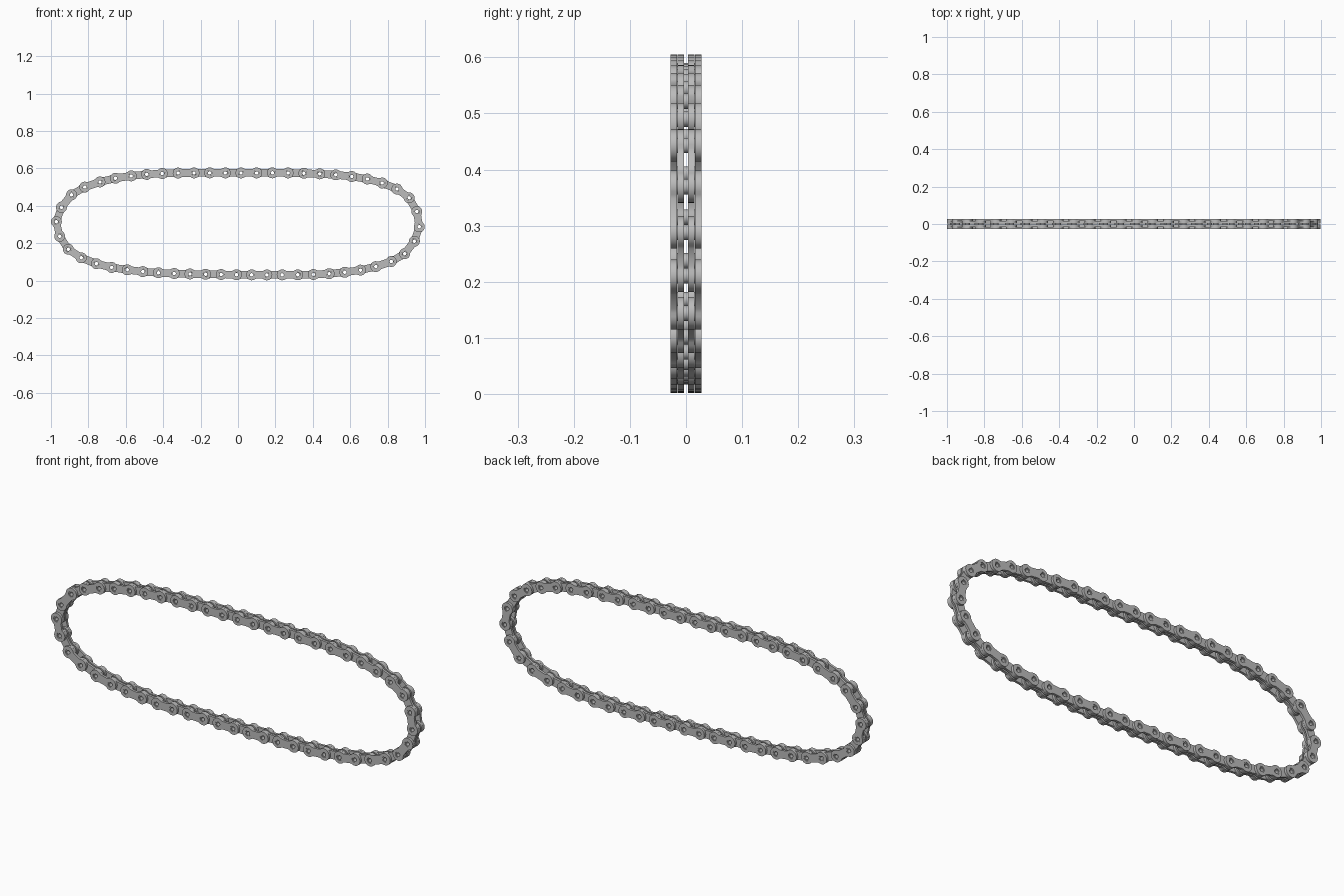
import bpy, bmesh, math
from mathutils import Matrix, Vector

if "Cube" in bpy.data.objects:
    bpy.data.objects.remove(bpy.data.objects["Cube"])

steel = bpy.data.materials.new("steel grey")
steel.use_nodes = True
steel.diffuse_color = (0.5, 0.5, 0.5, 1)
steel.node_tree.nodes["Principled BSDF"].inputs["Base Color"].default_value = (0.5, 0.5, 0.5, 1)

SIDES = 28
STEP = math.tau / SIDES
END_R, HOLE_R, BORE_R = 0.029, 0.014, 0.009
GAP, MID, OUT = 0.0036, 0.0155, 0.0277

# every second joint of the chain loop, clockwise from the left end (x, z)
guide = [(-.971, .315), (-.89, .459), (-.738, .528), (-.571, .56), (-.405, .573), (-.235, .576),
         (-.068, .576), (.1, .576), (.268, .576), (.437, .571), (.608, .557), (.771, .522),
         (.915, .443), (.969, .288), (.891, .144), (.737, .075), (.571, .045), (.403, .033),
         (.236, .031), (.073, .031), (-.09, .033), (-.257, .036), (-.425, .042), (-.592, .058),
         (-.757, .091), (-.907, .168)]
points = [Vector((x, 0, z)) for x, z in guide]


def smooth_midpoint(i):
    a, b, c, d = (points[(i + k) % len(points)] for k in (-1, 0, 1, 2))
    return (b + c) * 9 / 16 - (a + d) / 16


joints = []
for i, p in enumerate(points):
    joints += [p, smooth_midpoint(i)]


def ring(bm, matrix, outline, hole, y0, y1, open_side=None):
    """Solid ring between a round hole and an outline given as radius by angle."""
    rows = []
    for i in range(SIDES):
        a = i * STEP
        c, s = math.cos(a), math.sin(a)
        rows.append([bm.verts.new(matrix @ Vector((c * r, y, s * r)))
                     for r, y in ((hole, y0), (outline(c, s), y0), (outline(c, s), y1), (hole, y1))])
    for i in range(SIDES):
        p, q = rows[i], rows[(i + 1) % SIDES]
        for k in range(4):
            middle = math.cos((i + 0.5) * STEP)
            if k == 1 and open_side and middle > open_side:
                continue
            bm.faces.new((p[k], q[k], q[(k + 1) % 4], p[(k + 1) % 4]))


def plate(bm, start, end, y0, y1):
    """Link plate: two round eyes joined by a narrower waist, meeting half way."""
    half = (end - start).length / 2
    waist = half * math.tan(2 * STEP)

    def outline(c, s):
        if c < 1e-6:
            return END_R
        side = waist / abs(s) if abs(s) > 1e-6 else 9
        return max(END_R, min(side, half / c))

    for p, q in ((start, end), (end, start)):
        d = (q - p).normalized()
        turn = Matrix.Rotation(-math.atan2(d.z, d.x), 4, 'Y')
        ring(bm, Matrix.Translation(p) @ turn, outline, HOLE_R, y0, y1, math.cos(2 * STEP))


def finish(bm, name):
    bmesh.ops.remove_doubles(bm, verts=bm.verts, dist=0.0001)
    bmesh.ops.recalc_face_normals(bm, faces=bm.faces)
    mesh = bpy.data.meshes.new(name)
    bm.to_mesh(mesh)
    bm.free()
    mesh.materials.append(steel)
    obj = bpy.data.objects.new(name, mesh)
    bpy.context.collection.objects.link(obj)
    bpy.ops.object.select_all(action='DESELECT')
    obj.select_set(True)
    bpy.context.view_layer.objects.active = obj
    bpy.ops.object.shade_smooth_by_angle(angle=math.radians(30))


# alternating inner and outer pairs of plates
for name, first, y0, y1 in (("inner_links", 0, GAP, MID), ("outer_links", 1, MID + 0.0003, OUT)):
    bm = bmesh.new()
    for i in range(first, len(joints), 2):
        a, b = joints[i], joints[(i + 1) % len(joints)]
        plate(bm, a, b, y0, y1)
        plate(bm, a, b, -y1, -y0)
    finish(bm, name)

# hollow pins through every joint, slightly recessed
bm = bmesh.new()
for p in joints:
    ring(bm, Matrix.Translation(p), lambda c, s: HOLE_R - 0.0003, BORE_R, -OUT + 0.002, OUT - 0.002)
finish(bm, "hollow_pins")
